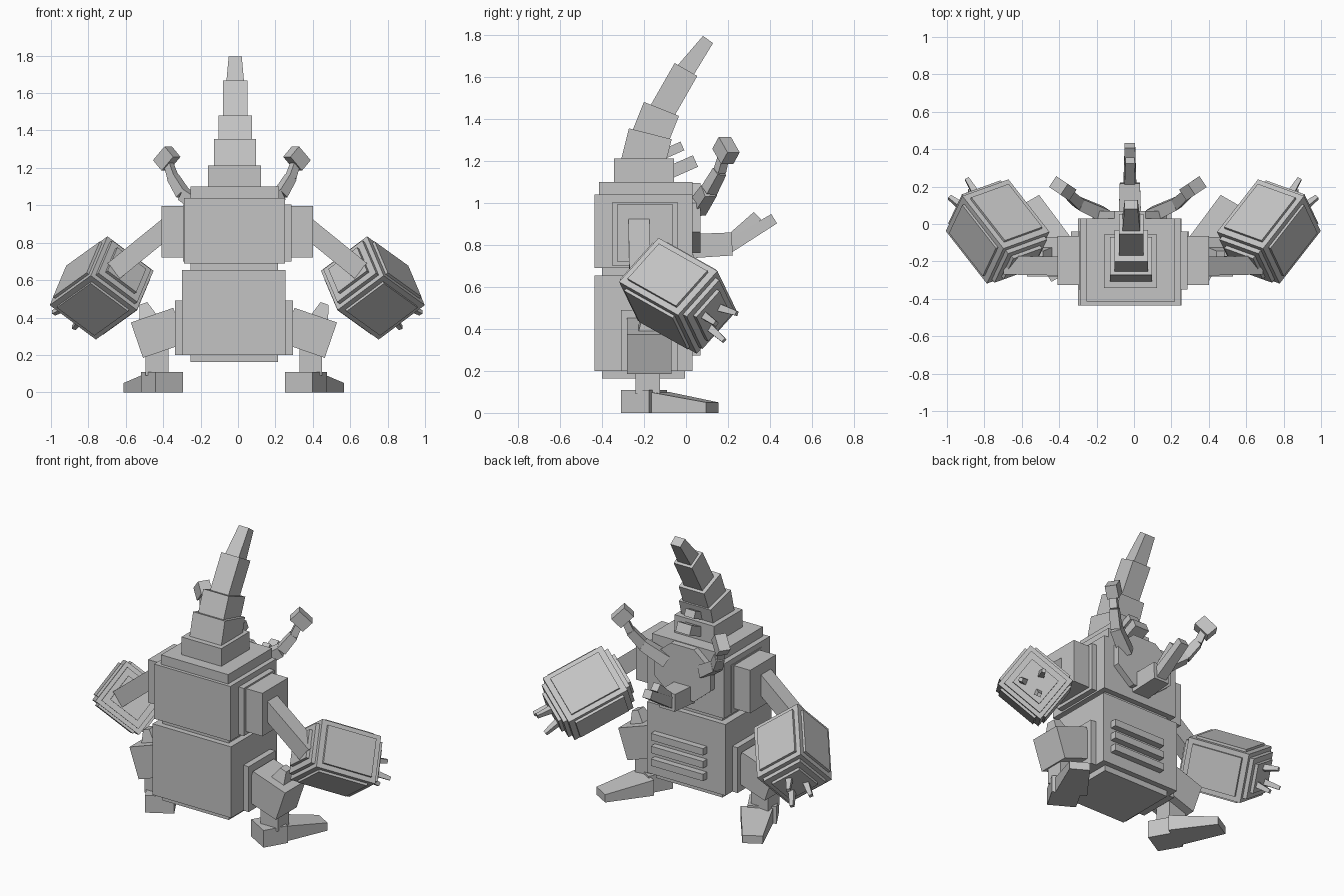
import bpy
import bmesh
from math import radians
from mathutils import Matrix, Vector

cube = bpy.data.objects.get("Cube")
if cube:
    bpy.data.objects.remove(cube, do_unlink=True)

grey = bpy.data.materials.new("plain_grey")
grey.use_nodes = True
GREY = (0.55, 0.55, 0.55, 1)
grey.diffuse_color = GREY
grey.node_tree.nodes["Principled BSDF"].inputs["Base Color"].default_value = GREY

BODY_X = -0.022


def finish(name, bm, matrix):
    bm.transform(matrix)
    bmesh.ops.recalc_face_normals(bm, faces=bm.faces[:])
    mesh = bpy.data.meshes.new(name)
    bm.to_mesh(mesh)
    bm.free()
    mesh.materials.append(grey)
    ob = bpy.data.objects.new(name, mesh)
    bpy.context.collection.objects.link(ob)
    return ob


def block(name, center, size, rot=None, top=(1, 1), mirror=None):
    """Box along local z whose top end is scaled; mirrored about x if asked."""
    rot = rot or Matrix.Identity(3)
    sides = (1,) if mirror is None else (1, -1)
    for s in sides:
        bm = bmesh.new()
        bmesh.ops.create_cube(bm, size=1)
        for v in bm.verts:
            k = top if v.co.z > 0 else (1, 1)
            v.co = Vector((v.co.x * size[0] * k[0], v.co.y * size[1] * k[1], v.co.z * size[2]))
        m = Matrix.Translation(center) @ rot.to_4x4()
        label = name
        if mirror is not None:
            m = Matrix.Translation((mirror, 0, 0)) @ Matrix.Diagonal((s, 1, 1, 1)) @ m
            label = ("left_" if s > 0 else "right_") + name
        finish(label, bm, m)


def beam(name, start, end, width, depth, top=(1, 1), mirror=None, side=(1, 0, 0)):
    """Block running from start to end, its width facing the side direction."""
    a, b = Vector(start), Vector(end)
    z = (b - a).normalized()
    y = z.cross(Vector(side)).normalized()
    rot = Matrix((y.cross(z), y, z)).transposed()
    block(name, (a + b) / 2, (width, depth, (b - a).length), rot, top, mirror)


def span(name, x0, x1, y0, y1, z0, z1, mirror=None):
    block(name, ((x0 + x1) / 2, (y0 + y1) / 2, (z0 + z1) / 2),
          (x1 - x0, y1 - y0, z1 - z0), mirror=mirror)


# Torso and head base
span("lower_torso", -0.30, 0.255, -0.435, 0.03, 0.20, 0.655)
span("torso_core", -0.255, 0.215, -0.40, -0.005, 0.163, 0.72)
span("upper_torso", -0.29, 0.25, -0.435, 0.03, 0.69, 1.04)
span("head_slab", -0.255, 0.22, -0.414, 0.03, 1.03, 1.10)
span("head_base", -0.16, 0.122, -0.343, -0.057, 1.09, 1.213)

# Curved horn: each segment leans further back
for i, (lo, hi, w, d, top) in enumerate((
        ((-0.217, 1.144), (-0.17, 1.33), 0.225, 0.21, (1, 1)),
        ((-0.188, 1.27), (-0.117, 1.448), 0.18, 0.18, (1, 1)),
        ((-0.142, 1.388), (0, 1.636), 0.13, 0.124, (1, 1)),
        ((-0.024, 1.602), (0.105, 1.779), 0.10, 0.095, (0.7, 0.62)))):
    beam(f"horn_segment_{i + 1}", (-0.015, *lo), (-0.015, *hi), w, d, top)

# Studs below the horn
beam("upper_stud", (-0.015, -0.1, 1.235), (-0.015, -0.017, 1.272), 0.07, 0.045)
beam("lower_stud", (-0.015, -0.09, 1.14), (-0.015, 0.045, 1.2), 0.10, 0.06)

# Round face plate, wider than tall
bm = bmesh.new()
bmesh.ops.create_cone(bm, cap_ends=True, segments=8, radius1=0.18, radius2=0.18, depth=0.06)
finish("face_plate", bm, Matrix.Translation((BODY_X, 0.04, 0.93))
       @ Matrix.Diagonal((1.2, 1, 1, 1))
       @ Matrix.Rotation(radians(-90), 4, "X") @ Matrix.Rotation(radians(22.5), 4, "Z"))

# Snout with two upturned prongs
beam("snout", (BODY_X, 0.03, 0.795), (BODY_X, 0.22, 0.805), 0.12, 0.115, (0.9, 0.95))
beam("upper_prong", (BODY_X, 0.19, 0.80), (BODY_X, 0.34, 0.94), 0.06, 0.06, (0.8, 0.8))
beam("lower_prong", (BODY_X, 0.19, 0.785), (BODY_X, 0.42, 0.925), 0.07, 0.065, (0.8, 0.8))

# Feelers
FEELER_X = -0.033
FACING = (-0.56, 0.83, 0)
feeler = [Vector(p) for p in ((0.13, 0.05, 0.97), (0.26, 0.11, 1.06), (0.315, 0.16, 1.15), (0.345, 0.185, 1.24))]
for i, w in enumerate((0.075, 0.06, 0.045)):
    beam(f"feeler_joint_{i + 1}", feeler[i], feeler[i + 1], w, w, (0.85, 0.85), FEELER_X, FACING)
beam("feeler_tip", (0.325, 0.175, 1.222), (0.371, 0.206, 1.278), 0.07, 0.105, mirror=FEELER_X, side=FACING)

# Belly ribs
for i in range(3):
    z = 0.295 + 0.082 * i
    span(f"belly_rib_{i + 1}", -0.17, 0.20, 0.02, 0.07, z - 0.022, z + 0.022)

# Shoulders and upper arms
ARM_X = -0.004
span("shoulder_plate", 0.22, 0.29, -0.35, -0.04, 0.70, 1.005, ARM_X)
span("shoulder", 0.25, 0.405, -0.326, -0.065, 0.72, 0.995, ARM_X)
beam("upper_arm", (0.37, -0.225, 0.885), (0.66, -0.22, 0.65), 0.10, 0.105, mirror=ARM_X, side=(0, 1, 0))

# Heavy forearms: stepped boxes around one tilted axis, with three claws
axis = Vector((0.25, 0.32, -0.18)).normalized()
across = Vector((0.23, -0.07, 0.16))
across = (across - axis * across.dot(axis)).normalized()
down = axis.cross(across)
turn = Matrix((across, down, axis)).transposed()
hub = Vector((0.725, -0.04, 0.558))
for name, size in (("forearm", (0.32, 0.295, 0.39)), ("forearm_side_plates", (0.35, 0.235, 0.32)),
                   ("forearm_top_plates", (0.26, 0.325, 0.32)), ("forearm_collar", (0.27, 0.245, 0.44)),
                   ("forearm_end_plates", (0.20, 0.175, 0.48))):
    block(name, hub, size, turn, mirror=ARM_X)
for i, (u, v) in enumerate(((-0.05, 0.04), (0.05, 0.04), (0, -0.05))):
    root = hub + axis * 0.22 + across * u + down * v
    tip = root + axis * 0.11 + across * u * 0.4 + down * v * 0.4
    beam(f"claw_{i + 1}", root, tip, 0.038, 0.038, (0.6, 0.6), ARM_X)

# Legs
span("hip_plate", 0.25, 0.315, -0.31, -0.04, 0.20, 0.49, BODY_X)
block("thigh", (0.405, -0.175, 0.318), (0.24, 0.21, 0.2),
      Matrix.Rotation(radians(19), 3, "Y"), mirror=BODY_X)
beam("knee_spike", (0.43, -0.175, 0.32), (0.485, -0.175, 0.475), 0.15, 0.15, (0.3, 0.4), BODY_X, (1, 0, -0.4))
span("shin", 0.35, 0.472, -0.24, -0.125, 0.09, 0.27, BODY_X)

# Feet turned outward, toes sloping to the ground
yaw = Matrix.Rotation(radians(-30), 3, "Z")
block("heel", (0.385, -0.2, 0.055), (0.17, 0.155, 0.11), yaw, mirror=BODY_X)
toe = bmesh.new()
bmesh.ops.create_cube(toe, size=1)
for v in toe.verts:
    front = v.co.y > 0
    v.co = Vector((v.co.x * (0.12 if front else 0.19), 0.295 if front else 0,
                   (0.05 if front else 0.1) if v.co.z > 0 else 0))
place = Matrix.Translation((0.39, -0.13, 0)) @ yaw.to_4x4()
for s, label in ((1, "left_toe"), (-1, "right_toe")):
    finish(label, toe.copy(), Matrix.Translation((BODY_X, 0, 0)) @ Matrix.Diagonal((s, 1, 1, 1)) @ place)
toe.free()
